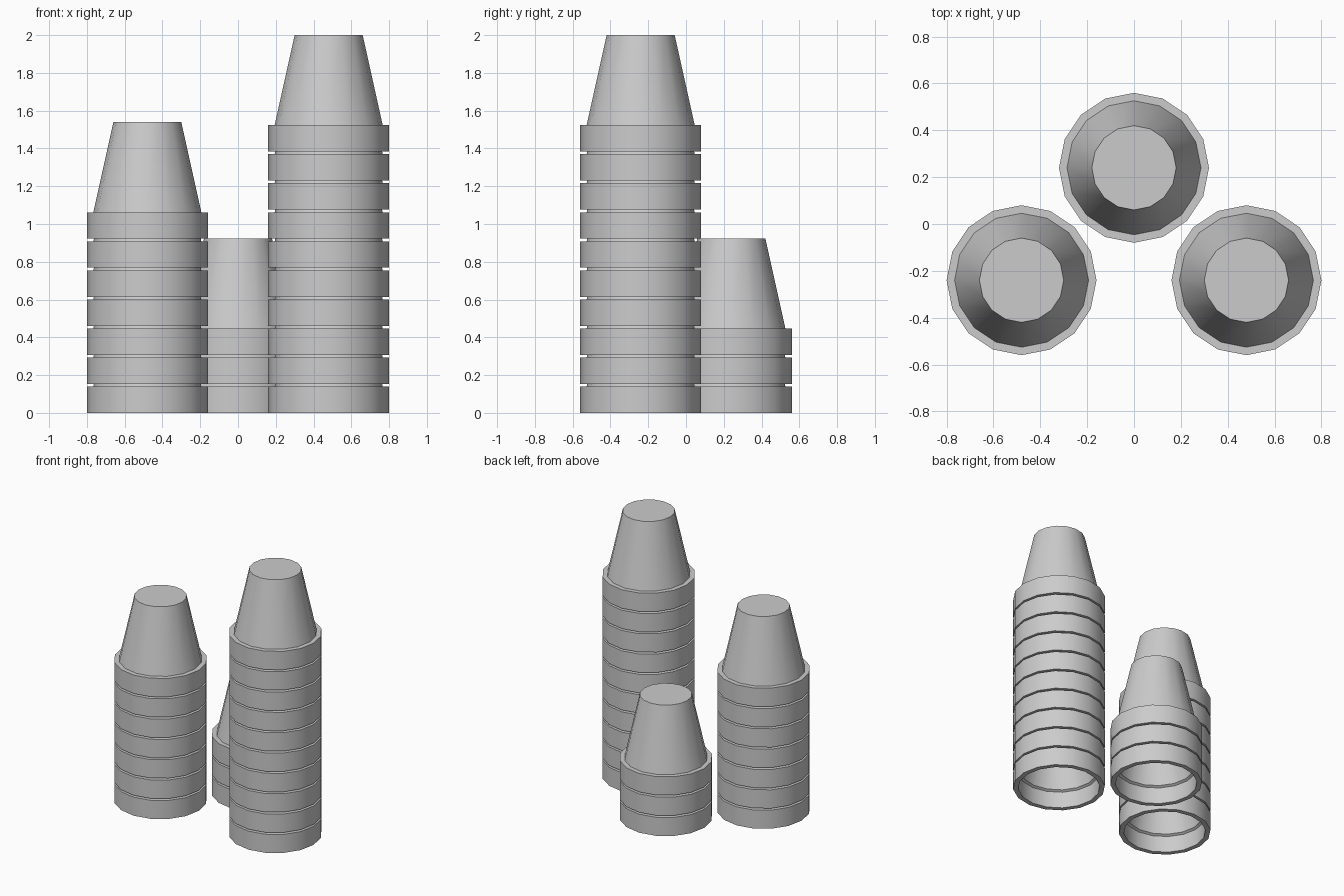
import bpy, bmesh, math

if "Cube" in bpy.data.objects:
    bpy.data.objects.remove(bpy.data.objects["Cube"])

SIDES = 16
PITCH = 0.1537        # height step between nested cups
# closed wall section (radius, height): outer rim, tapered body, hollow inside
OUTER = [(0.32, 0.0), (0.32, 0.14), (0.286, 0.14), (0.18, 0.617)]
INNER = [(0.166, 0.602), (0.268, 0.135), (0.285, 0.125), (0.285, 0.0)]


def cup_mesh():
    """Revolve the wall section into one upside-down cup."""
    bm = bmesh.new()
    rings = []
    for r, z in OUTER + INNER:
        rings.append([bm.verts.new((r * math.cos(2 * math.pi * i / SIDES),
                                    r * math.sin(2 * math.pi * i / SIDES), z))
                      for i in range(SIDES)])
    for k, a in enumerate(rings):
        b = rings[(k + 1) % len(rings)]
        if k == len(OUTER) - 1:      # closed cup end, outside and inside
            bm.faces.new(a)
            bm.faces.new(b)
            continue
        for i in range(SIDES):
            j = (i + 1) % SIDES
            bm.faces.new((a[i], a[j], b[j], b[i]))
    bmesh.ops.recalc_face_normals(bm, faces=bm.faces)
    # the inside cap and walls form a connected shell, facing the hollow
    mesh = bpy.data.meshes.new("cup")
    bm.to_mesh(mesh)
    bm.free()
    return mesh


def shade(obj):
    bpy.ops.object.select_all(action='DESELECT')
    obj.select_set(True)
    bpy.context.view_layer.objects.active = obj
    bpy.ops.object.shade_smooth_by_angle(angle=math.radians(30))


# three nested stacks: name, x, y, number of cups
mesh = cup_mesh()
first = True
for name, x, y, count in [("left_stack", -0.48, -0.24, 7),
                          ("right_stack", 0.48, -0.24, 10),
                          ("back_stack", 0.0, 0.24, 3)]:
    for n in range(count):
        cup = bpy.data.objects.new(f"{name}_cup_{n + 1}", mesh)
        cup.location = (x, y, n * PITCH)
        bpy.context.collection.objects.link(cup)
        if first:
            shade(cup)
            first = False
